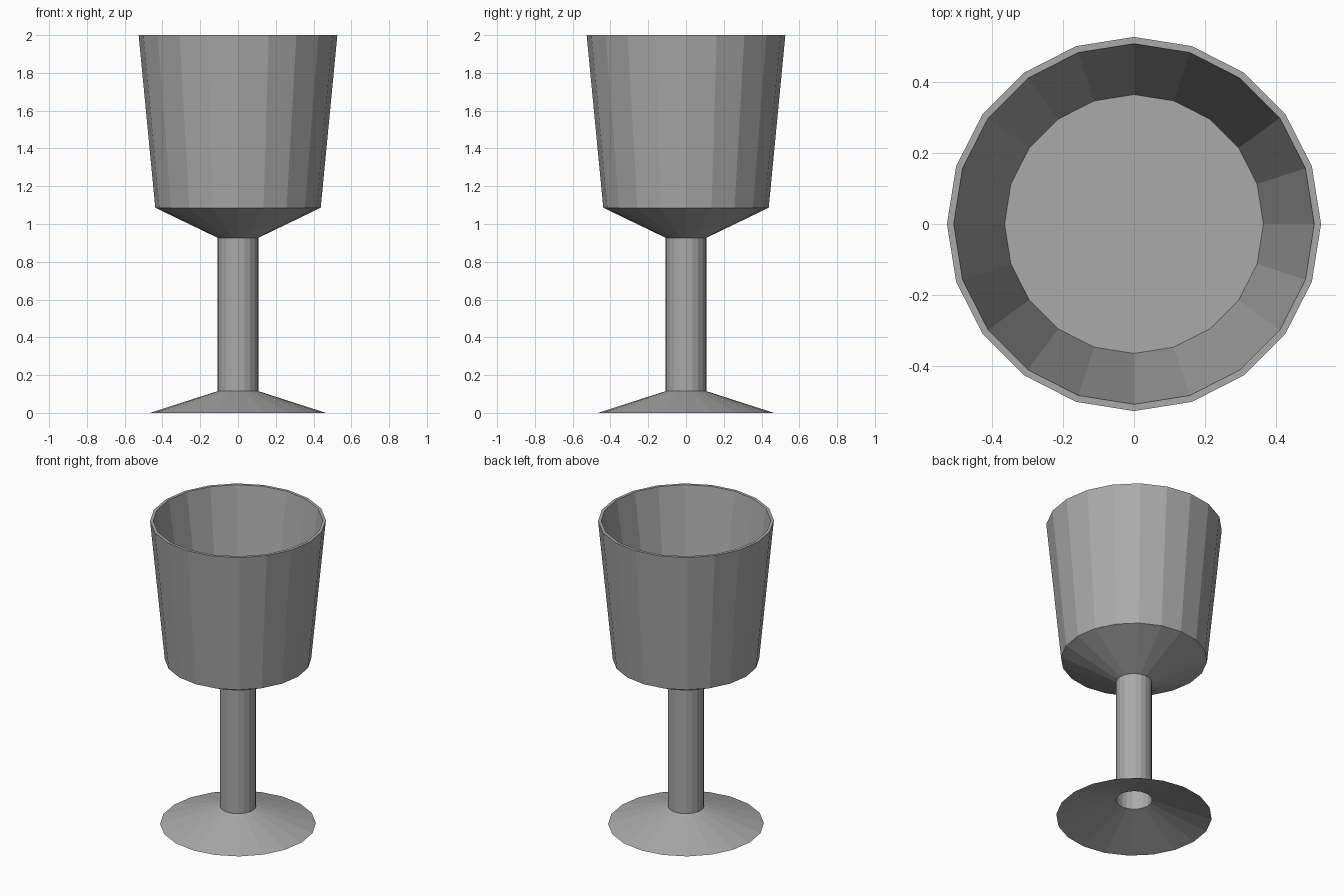
import bpy, bmesh, math

cube = bpy.data.objects.get("Cube")
if cube:
    bpy.data.objects.remove(cube, do_unlink=True)

SIDES = 20

grey = bpy.data.materials.new("plain grey")
grey.use_nodes = True
colour = (0.4, 0.4, 0.4, 1)
grey.diffuse_color = colour
grey.node_tree.nodes["Principled BSDF"].inputs["Base Color"].default_value = colour


def lathe(name, profile, cap=False):
    """Turn (radius, height) points round z; the profile runs with its outside on the right."""
    bm = bmesh.new()
    rings = []
    for r, z in profile:
        angles = [math.tau * i / SIDES for i in range(SIDES)]
        rings.append([bm.verts.new((r * math.cos(a), r * math.sin(a), z)) for a in angles])
    for low, high in zip(rings, rings[1:]):
        for i in range(SIDES):
            j = (i + 1) % SIDES
            bm.faces.new((low[i], low[j], high[j], high[i]))
    if cap:
        bm.faces.new(rings[-1])
    mesh = bpy.data.meshes.new(name)
    bm.to_mesh(mesh)
    bm.free()
    mesh.materials.append(grey)
    obj = bpy.data.objects.new(name, mesh)
    bpy.context.collection.objects.link(obj)
    return obj


STEM_R, FOOT_TOP, STEM_TOP = 0.108, 0.115, 0.927

# Hollow conical foot, open underneath
lathe("foot", [(0.466, 0), (STEM_R, FOOT_TOP)])

# Hollow stem
lathe("stem", [(STEM_R, FOOT_TOP), (STEM_R, STEM_TOP)])

# Bowl: underside, outer wall, rim, inner wall and flat floor
lathe("bowl", [(STEM_R, STEM_TOP), (0.438, 1.086), (0.526, 2),
               (0.507, 2), (0.364, 1.12)], cap=True)
